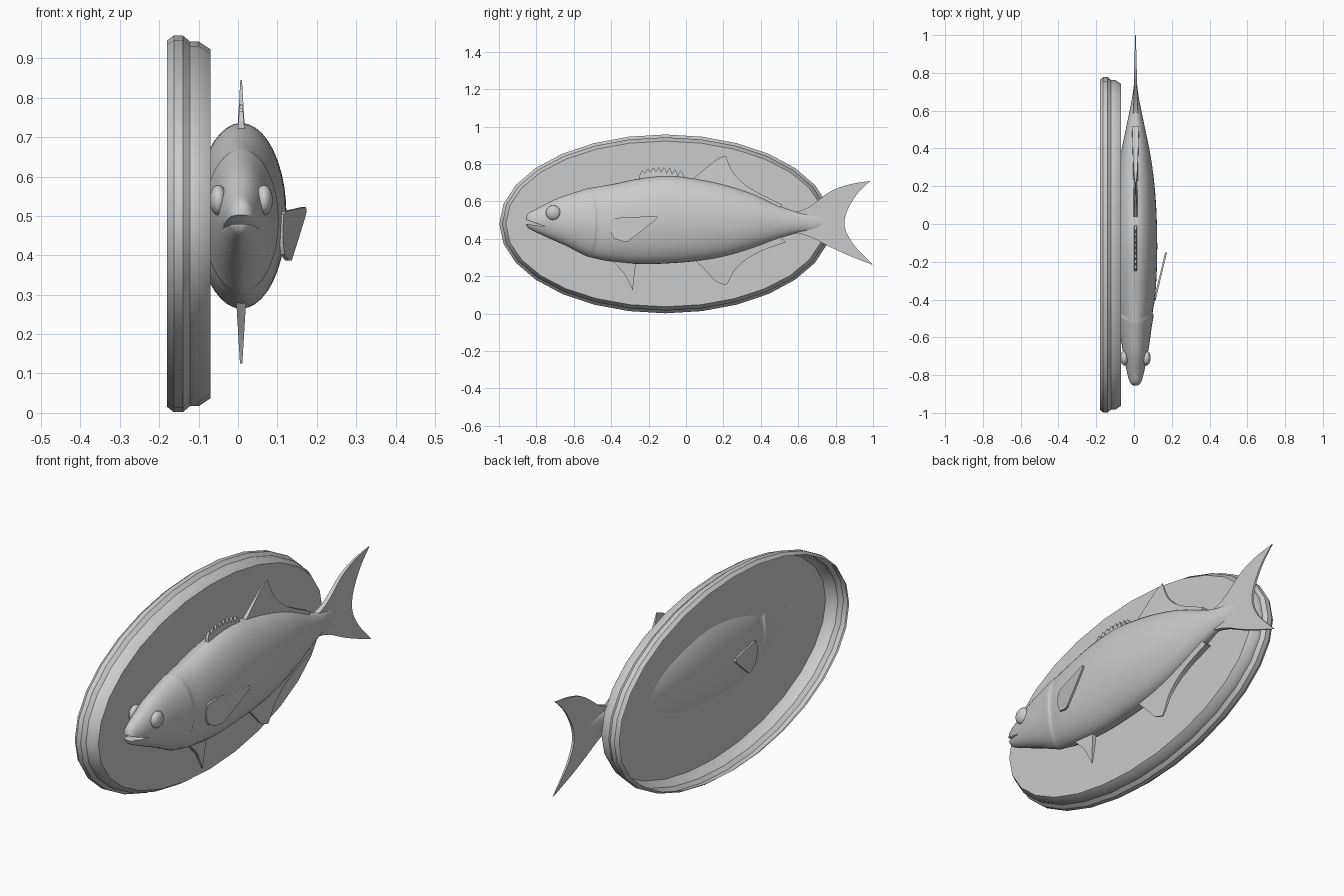
import bpy, bmesh
from math import sin, cos, pi, radians

if "Cube" in bpy.data.objects:
    bpy.data.objects.remove(bpy.data.objects["Cube"])

grey = bpy.data.materials.new("plain_grey")
grey.use_nodes = True
grey.diffuse_color = (0.6, 0.6, 0.6, 1)
grey.node_tree.nodes["Principled BSDF"].inputs["Base Color"].default_value = (0.6, 0.6, 0.6, 1)

MID = 0.008          # x of the fish's centre plane


def make(name, verts, faces, angle=35):
    mesh = bpy.data.meshes.new(name)
    mesh.from_pydata(verts, [], faces)
    bm = bmesh.new()
    bm.from_mesh(mesh)
    bmesh.ops.recalc_face_normals(bm, faces=bm.faces)
    bm.to_mesh(mesh)
    bm.free()
    mesh.materials.append(grey)
    obj = bpy.data.objects.new(name, mesh)
    bpy.context.collection.objects.link(obj)
    bpy.ops.object.select_all(action='DESELECT')
    obj.select_set(True)
    bpy.context.view_layer.objects.active = obj
    bpy.ops.object.shade_smooth_by_angle(angle=radians(angle))
    return obj


def spline(rows, steps):
    """Catmull-Rom interpolation through rows of numbers."""
    out = []
    for i in range(len(rows) - 1):
        a, b = rows[max(i - 1, 0)], rows[i]
        c, d = rows[i + 1], rows[min(i + 2, len(rows) - 1)]
        for s in range(steps):
            t = s / steps
            out.append([q + 0.5 * t * (r - p + t * (2*p - 5*q + 4*r - w + t * (3*(q - r) + w - p)))
                        for p, q, r, w in zip(a, b, c, d)])
    return out + [list(rows[-1])]


def loft(rings, first_cap=True, last_cap=True):
    n = len(rings[0])
    verts = [v for ring in rings for v in ring]
    faces = [(r*n + k, r*n + (k + 1) % n, (r + 1)*n + (k + 1) % n, (r + 1)*n + k)
             for r in range(len(rings) - 1) for k in range(n)]
    if first_cap:
        faces.append(tuple(range(n)))
    if last_cap:
        faces.append(tuple(range(len(verts) - n, len(verts))))
    return verts, faces


def fin(name, outline, half, centre=lambda y: MID):
    """Thin plate over a y-z outline; half(y, z) is its half thickness."""
    rings = [[(centre(y) + s * half(y, z), y, z) for y, z in outline] for s in (-1, 1)]
    return make(name, *loft(rings), angle=25)


# Oval plaque: moulded rim, closed in front and open behind
rim = [(-0.18, 0.015), (-0.163, 0.002), (-0.14, 0.002), (-0.122, 0.017), (-0.10, 0.017), (-0.07, 0.037)]
SIDES = 28
rings = [[(x, -0.11 + (0.89 - d) * sin(2*pi*k/SIDES), 0.48 + (0.48 - d) * cos(2*pi*k/SIDES))
          for k in range(SIDES)] for x, d in rim]
make("plaque", *loft(rings, first_cap=False))

# Body: y, top, bottom, half width
stations = [(-0.855, 0.515, 0.475, 0.012), (-0.84, 0.54, 0.455, 0.028), (-0.79, 0.565, 0.43, 0.044),
            (-0.68, 0.62, 0.38, 0.066), (-0.56, 0.655, 0.328, 0.086), (-0.51, 0.668, 0.308, 0.095),
            (-0.49, 0.672, 0.302, 0.091), (-0.4, 0.69, 0.28, 0.103), (-0.24, 0.724, 0.265, 0.113),
            (-0.08, 0.736, 0.27, 0.115), (0.08, 0.716, 0.284, 0.11), (0.22, 0.685, 0.31, 0.099),
            (0.36, 0.64, 0.352, 0.08), (0.5, 0.577, 0.402, 0.052), (0.59, 0.545, 0.43, 0.033),
            (0.68, 0.53, 0.445, 0.016), (0.76, 0.51, 0.47, 0.006)]
rings = []
for y, top, low, w in spline(stations, 4):
    ring = []
    gill = max(0, 1 - abs(y + 0.5) / 0.14)
    for k in range(40):
        a = 2 * pi * k / 40
        ring.append((MID + w * cos(a), y + 0.05 * gill * (abs(cos(a)) - 0.5),
                     (top + low) / 2 + (top - low) / 2 * sin(a)))
    rings.append(ring)
body = make("body", *loft(rings), angle=40)

# Mouth slit cut into the snout
wedge = [(-0.9, 0.518), (-0.9, 0.486), (-0.755, 0.466)]
cutter = make("mouth_cutter", *loft([[(x, y, z) for y, z in wedge] for x in (-0.2, 0.2)]))
cutter.hide_render = True
cut = body.modifiers.new("mouth", 'BOOLEAN')
cut.operation = 'DIFFERENCE'
cut.object = cutter
bpy.context.view_layer.objects.active = body
bpy.ops.object.modifier_apply(modifier=cut.name)
bpy.data.objects.remove(cutter)

# Eyes and pectoral fins, one per side
pectoral = [(-0.405, 0.47), (-0.395, 0.503), (-0.37, 0.512), (-0.25, 0.518), (-0.16, 0.523), (-0.152, 0.512),
            (-0.17, 0.495), (-0.24, 0.44), (-0.31, 0.387), (-0.34, 0.387), (-0.385, 0.402), (-0.4, 0.43)]
for side, s in (("left", 1), ("right", -1)):
    rings = [[(MID + s * 0.058 + 0.022 * cos(b), -0.71 + 0.039 * sin(b) * cos(2*pi*k/24),
               0.54 + 0.039 * sin(b) * sin(2*pi*k/24)) for k in range(24)]
             for b in [pi * (j + 0.2) / 12.4 for j in range(13)]]
    make(side + "_eye", *loft(rings))
    fin(side + "_pectoral_fin", pectoral, lambda y, z: 0.005,
        lambda y: MID + s * (0.102 + (y + 0.4) * 0.24))

# Tail fin
upper = spline([(0.58, 0.54), (0.66, 0.572), (0.77, 0.652), (0.87, 0.69), (0.985, 0.71)], 4)
trail = spline([(0.985, 0.71), (0.9, 0.62), (0.847, 0.495), (0.885, 0.385), (1.0, 0.26)], 4)
lower = spline([(1.0, 0.26), (0.89, 0.303), (0.78, 0.352), (0.67, 0.408), (0.58, 0.435)], 4)
fin("tail_fin", upper + trail[1:] + lower[1:], lambda y, z: 0.002 + (1 - y) * 0.025)

# Spiny front dorsal fin
spines = 8
saw = [(-0.25, 0.69)]
for i in range(spines):
    y = -0.248 + i * 0.029
    high = 0.755 + 0.028 * sin(pi * (i + 1.2) / (spines + 1))
    saw += [(y, high - 0.025), (y + 0.013, high), (y + 0.02, high - 0.004)]
saw += [(-0.01, 0.735), (0.0, 0.69)]
fin("spiny_dorsal_fin", saw, lambda y, z: 0.003 + (0.79 - z) * 0.08)

# Swept dorsal and anal fins
dorsal = spline([(0.03, 0.715), (0.12, 0.79), (0.165, 0.825), (0.212, 0.845)], 3)
dorsal += spline([(0.225, 0.81), (0.25, 0.757), (0.3, 0.703), (0.37, 0.655), (0.515, 0.582)], 3)
fin("rear_dorsal_fin", dorsal + [(0.5, 0.56), (0.35, 0.61), (0.2, 0.65), (0.05, 0.68)],
    lambda y, z: 0.002 + max(0, 0.845 - z) * 0.06)
anal = spline([(0.05, 0.285), (0.11, 0.225), (0.16, 0.172), (0.215, 0.152)], 3)
anal += spline([(0.235, 0.185), (0.265, 0.238), (0.33, 0.295), (0.42, 0.342), (0.535, 0.382)], 3)
fin("anal_fin", anal + [(0.5, 0.415), (0.35, 0.39), (0.2, 0.35), (0.07, 0.32)],
    lambda y, z: 0.003 + max(0, z - 0.15) * 0.05)

# Pelvic fin
fin("pelvic_fin", [(-0.4, 0.3), (-0.385, 0.272), (-0.33, 0.215), (-0.3, 0.155), (-0.285, 0.125),
                   (-0.28, 0.17), (-0.272, 0.23), (-0.268, 0.3)],
    lambda y, z: 0.003 + (z - 0.125) * 0.06)
